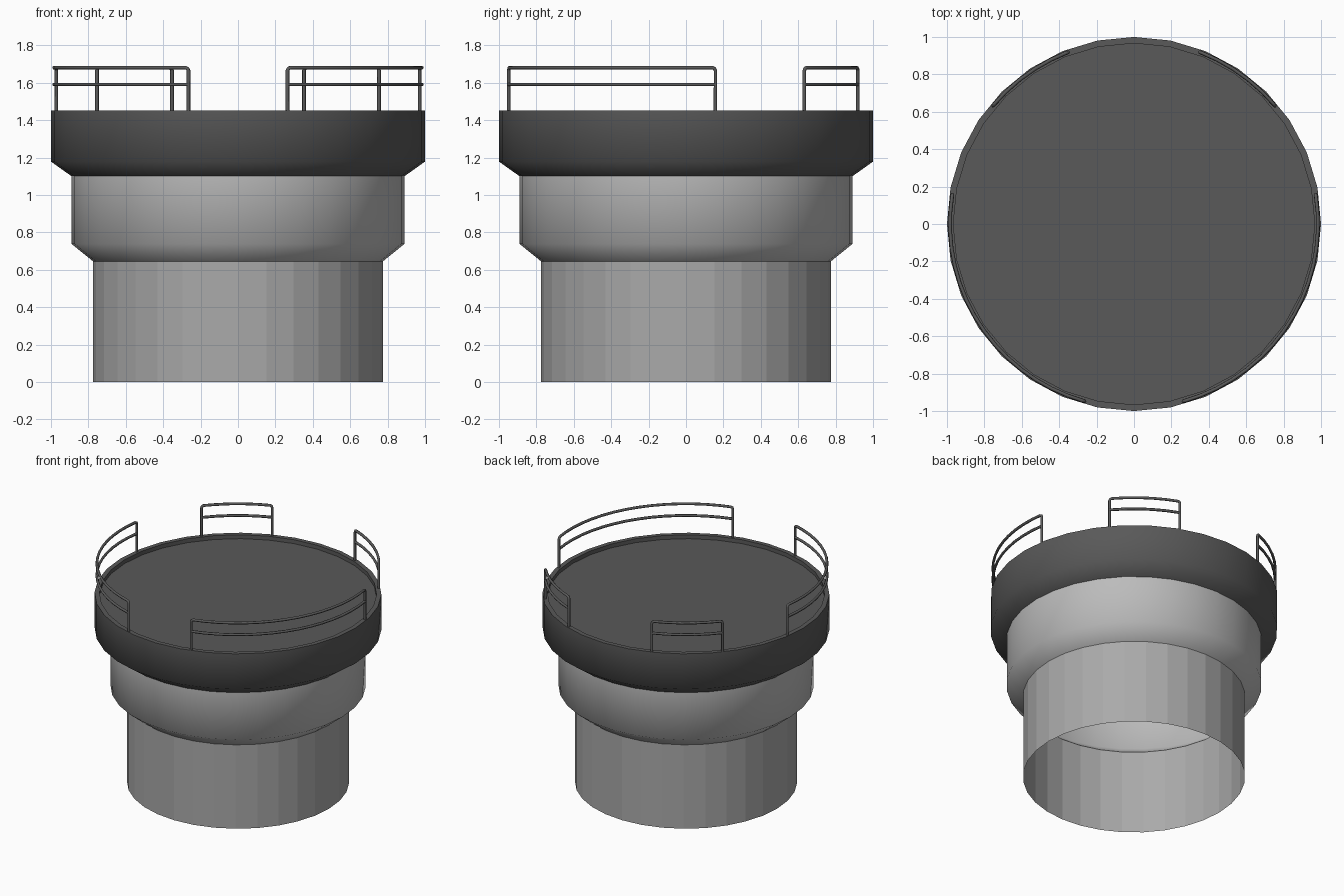
import bpy, bmesh, math

if "Cube" in bpy.data.objects:
    bpy.data.objects.remove(bpy.data.objects["Cube"])

SIDES = 32
RAIL_R = 0.984
TUBE = 0.010


def material(name, v):
    m = bpy.data.materials.new(name)
    m.diffuse_color = (v, v, v, 1)
    m.use_nodes = True
    m.node_tree.nodes["Principled BSDF"].inputs["Base Color"].default_value = m.diffuse_color
    return m


dark = material("dark_grey", 0.1)
mid = material("mid_grey", 0.4)
pale = material("pale_grey", 0.5)


def revolve(name, profile, mat, smooth_angle=None, cap=False):
    """Turn a list of (radius, z) points around the z axis."""
    bm = bmesh.new()
    rings = []
    for r, z in profile:
        rings.append([bm.verts.new((r * math.cos(2 * math.pi * i / SIDES),
                                    r * math.sin(2 * math.pi * i / SIDES), z))
                      for i in range(SIDES)])
    for a, b in zip(rings, rings[1:]):
        for i in range(SIDES):
            j = (i + 1) % SIDES
            bm.faces.new((a[i], a[j], b[j], b[i]))
    if cap:
        bm.faces.new(rings[-1])
    me = bpy.data.meshes.new(name)
    bm.to_mesh(me)
    bm.free()
    ob = bpy.data.objects.new(name, me)
    bpy.context.collection.objects.link(ob)
    me.materials.append(mat)
    if smooth_angle:
        bpy.ops.object.select_all(action='DESELECT')
        ob.select_set(True)
        bpy.context.view_layer.objects.active = ob
        bpy.ops.object.shade_smooth_by_angle(angle=math.radians(smooth_angle))
    return ob


def on_ring(deg, z):
    a = math.radians(deg)
    return (RAIL_R * math.cos(a), RAIL_R * math.sin(a), z)


def railing(name, a0, a1):
    """Bent top rail with two posts, plus a middle rail, along an arc."""
    cu = bpy.data.curves.new(name, 'CURVE')
    cu.dimensions = '3D'
    cu.bevel_depth = TUBE
    cu.bevel_resolution = 1
    cu.use_fill_caps = True
    n = max(4, round((a1 - a0) / 5.6))
    low, high, middle = 1.42, 1.68, 1.59
    c = 0.9  # corner rounding in degrees of arc
    arc = [a0 + (a1 - a0) * i / n for i in range(n + 1)]
    inner = arc[1:-1]
    hoop = [(a0, low), (a0, high - 0.016), (a0 + c * 0.3, high - 0.005), (a0 + c, high)]
    hoop += [(a, high) for a in inner]
    hoop += [(a1 - c, high), (a1 - c * 0.3, high - 0.005), (a1, high - 0.016), (a1, low)]
    for path in (hoop, [(a, middle) for a in arc]):
        sp = cu.splines.new('POLY')
        sp.points.add(len(path) - 1)
        for p, (a, z) in zip(sp.points, path):
            p.co = (*on_ring(a, z), 1)
    cu.materials.append(dark)
    ob = bpy.data.objects.new(name, cu)
    bpy.context.collection.objects.link(ob)


# Lower open tube, faceted
revolve("base_tube", [(0.775, 0), (0.775, 0.645)], mid)

# Wider middle tier with a sloped underside
revolve("middle_tier", [(0.775, 0.645), (0.89, 0.738), (0.89, 1.10)], pale, 60)

# Dark platform with raised rim and recessed floor
revolve("platform", [(0.89, 1.10), (1.0, 1.178), (1.0, 1.45),
                     (0.966, 1.45), (0.966, 1.42)], dark, 60, cap=True)

# Railings, mirrored left and right
for side, flip in (("right", False), ("left", True)):
    for part, a0, a1 in (("front", -74.4, 9.2), ("back", 40, 69)):
        if flip:
            a0, a1 = 180 - a1, 180 - a0
        railing(f"{part}_{side}_railing", a0, a1)
